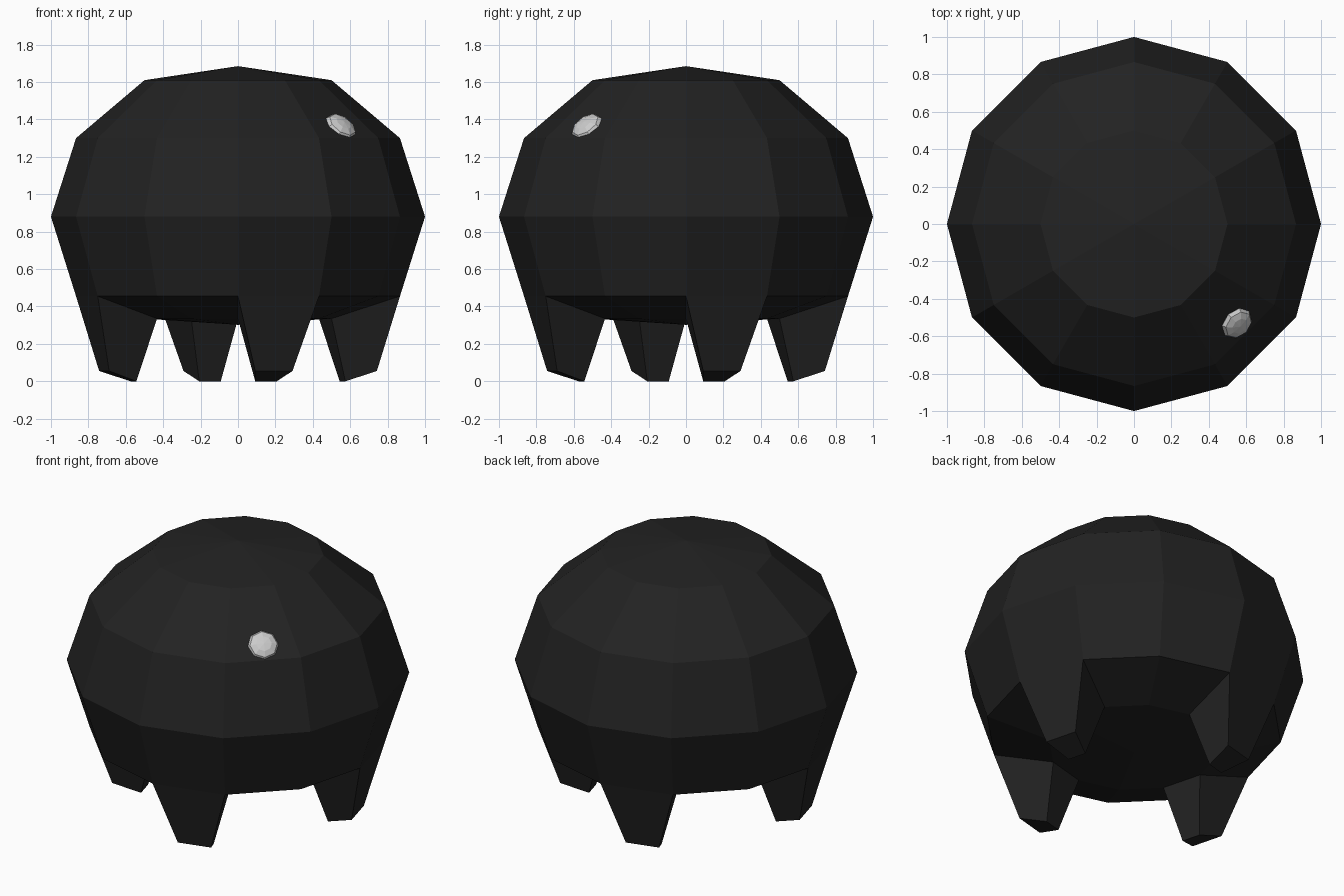
import bpy, bmesh, math
from mathutils import Vector, Matrix

if "Cube" in bpy.data.objects:
    bpy.data.objects.remove(bpy.data.objects["Cube"])

SEG = 12


def material(name, grey):
    m = bpy.data.materials.new(name)
    m.diffuse_color = (grey, grey, grey, 1)
    m.use_nodes = True
    m.node_tree.nodes["Principled BSDF"].inputs["Base Color"].default_value = m.diffuse_color
    return m


def finish(bm, name, mat):
    bmesh.ops.recalc_face_normals(bm, faces=bm.faces[:])
    me = bpy.data.meshes.new(name)
    bm.to_mesh(me)
    bm.free()
    me.materials.append(mat)
    ob = bpy.data.objects.new(name, me)
    bpy.context.collection.objects.link(ob)
    return ob


# Body: 12-sided lathe (radius, height) with flattened poles
profile = [(0.5, 0.335), (0.866, 0.455), (1.0, 0.88), (0.866, 1.30), (0.5, 1.61)]
bm = bmesh.new()
rings = []
for r, z in profile:
    angles = [math.tau * i / SEG for i in range(SEG)]
    rings.append([bm.verts.new((r * math.cos(a), r * math.sin(a), z)) for a in angles])
bottom = bm.verts.new((0, 0, 0.302))
top = bm.verts.new((0, 0, 1.685))

leg_faces = []
for i in range(SEG):
    j = (i + 1) % SEG
    for k in range(len(rings) - 1):
        a, b = rings[k], rings[k + 1]
        f = bm.faces.new((a[i], a[j], b[j], b[i]))
        if k == 0 and i % 3 == 0:
            leg_faces.append(f)
    bm.faces.new((rings[0][j], rings[0][i], bottom))
    bm.faces.new((rings[-1][i], rings[-1][j], top))

# Legs: every third underside face drawn down to a tapered foot
for f in leg_faces:
    old = f.verts[:]
    centre = f.calc_center_median()
    foot = [centre + (v.co - centre) * 0.46 for v in old]
    drop = min(p.z for p in foot)
    new = [bm.verts.new(p - Vector((0, 0, drop))) for p in foot]
    bm.faces.remove(f)
    for n in range(4):
        m = (n + 1) % 4
        bm.faces.new((old[n], old[m], new[m], new[n]))
    bm.faces.new(new)
finish(bm, "body_with_legs", material("dark", 0.016))

# Eye: small flattened low-poly ball lying on the upper front right facet
bm = bmesh.new()
bmesh.ops.create_uvsphere(bm, u_segments=8, v_segments=6, radius=1)
bm.transform(Matrix.Diagonal((0.093, 0.093, 0.038, 1)))
eye = finish(bm, "eye_spot", material("pale", 0.75))
eye.rotation_mode = 'QUATERNION'
eye.rotation_quaternion = Vector((0.5, -0.5, 0.7)).to_track_quat('Z', 'Y')
eye.location = (0.55, -0.53, 1.36)
